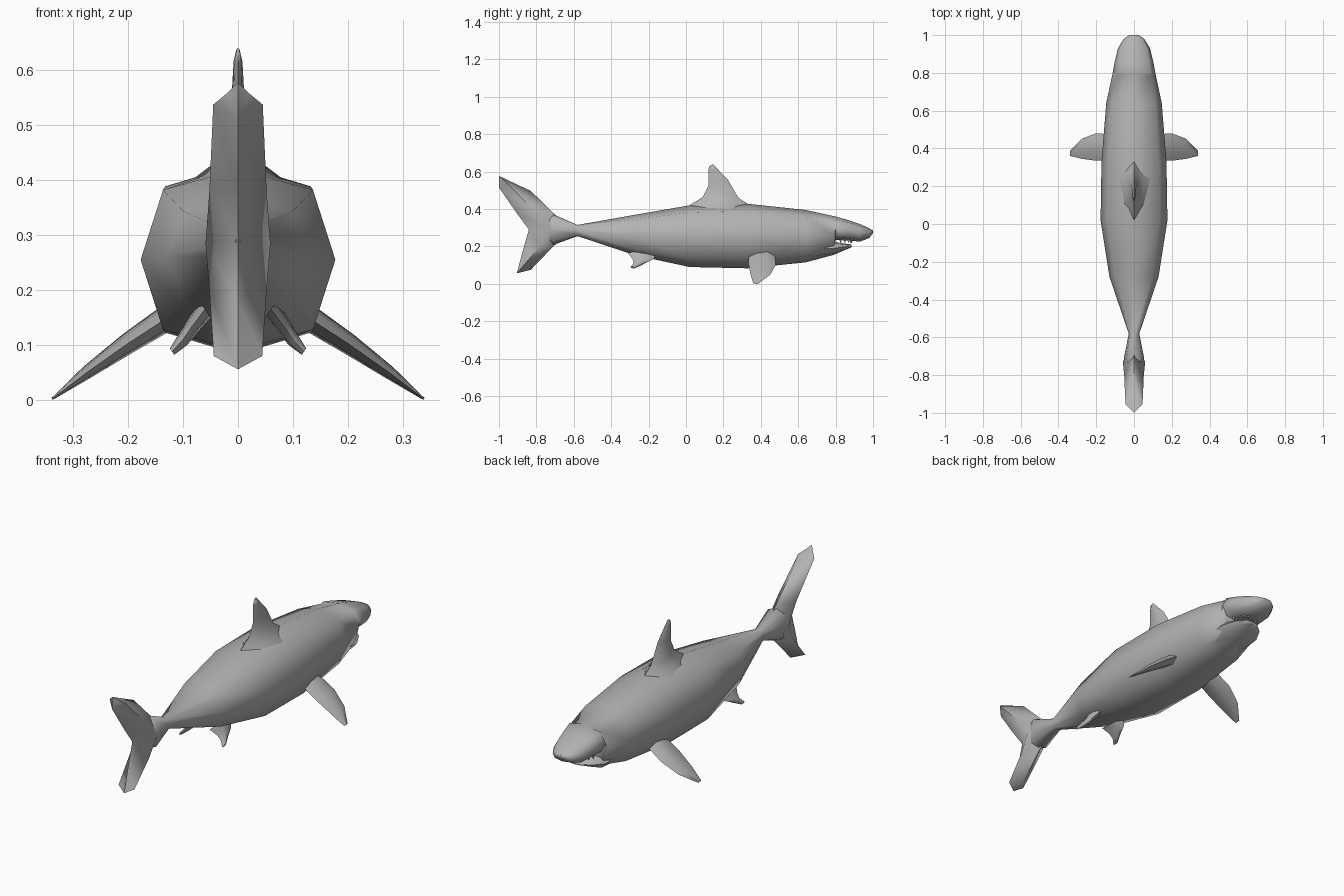
import bpy, bmesh, math
from mathutils import Vector

if "Cube" in bpy.data.objects:
    bpy.data.objects.remove(bpy.data.objects["Cube"], do_unlink=True)


def material(name, rgb):
    m = bpy.data.materials.new(name)
    m.use_nodes = True
    m.diffuse_color = (*rgb, 1)
    m.node_tree.nodes["Principled BSDF"].inputs["Base Color"].default_value = (*rgb, 1)
    return m


GREY = material("shark grey", (0.45, 0.45, 0.45))


def loft(name, rings, angle=60):
    """Skin a closed surface through rings that have equal point counts."""
    bm = bmesh.new()
    loops = [[bm.verts.new(p) for p in ring] for ring in rings]
    n = len(loops[0])
    for a, b in zip(loops, loops[1:]):
        for i in range(n):
            j = (i + 1) % n
            bm.faces.new((a[i], a[j], b[j], b[i]))
    bm.faces.new(loops[0])
    bm.faces.new(loops[-1])
    bmesh.ops.recalc_face_normals(bm, faces=bm.faces)
    mesh = bpy.data.meshes.new(name)
    bm.to_mesh(mesh)
    bm.free()
    mesh.materials.append(GREY)
    ob = bpy.data.objects.new(name, mesh)
    bpy.context.collection.objects.link(ob)
    bpy.ops.object.select_all(action='DESELECT')
    ob.select_set(True)
    bpy.context.view_layer.objects.active = ob
    bpy.ops.object.shade_smooth_by_angle(angle=math.radians(angle))
    return ob


def octagon(y, w, top, bottom):
    """Slightly boxy eight-sided body section."""
    zc, h, k = (top + bottom) / 2, (top - bottom) / 2, 0.77
    unit = [(0, 1), (k, k), (1, 0), (k, -k), (0, -1), (-k, -k), (-1, 0), (-k, k)]
    return [(w * x, y, zc + h * z) for x, z in unit]


def foil(lead, trail, thick, normal):
    """Six-sided fin section between a leading and a trailing point."""
    a, b, n = Vector(lead), Vector(trail), Vector(normal).normalized()
    p, q = a.lerp(b, 0.3), a.lerp(b, 0.7)
    return [a, p + n * thick, q + n * thick * 0.75, b, q - n * thick * 0.75, p - n * thick]


# Body from the tail root to the snout, with the underside stepped up at the mouth
loft("body", [octagon(*s) for s in [
    (-0.835, 0.005, 0.295, 0.285),
    (-0.71, 0.054, 0.372, 0.208),
    (-0.58, 0.028, 0.315, 0.255),
    (-0.28, 0.13, 0.368, 0.155),
    (0.02, 0.177, 0.42, 0.09),
    (0.33, 0.172, 0.428, 0.083),
    (0.64, 0.147, 0.395, 0.115),
    (0.79, 0.115, 0.362, 0.155),
    (0.80, 0.113, 0.36, 0.235),
    (0.86, 0.102, 0.343, 0.232),
    (0.93, 0.085, 0.32, 0.226),
    (0.98, 0.055, 0.297, 0.245),
    (1.0, 0.025, 0.285, 0.272)]])

# Lower jaw
loft("lower_jaw", [octagon(*s) for s in [
    (0.70, 0.10, 0.24, 0.14),
    (0.79, 0.108, 0.225, 0.155),
    (0.85, 0.078, 0.215, 0.181),
    (0.885, 0.035, 0.21, 0.195)]])

# Small teeth around the upper jaw
for i in range(9):
    a = math.radians(-72 + 18 * i)
    x, y = 0.066 * math.sin(a), 0.80 + 0.085 * math.cos(a)
    bpy.ops.mesh.primitive_cone_add(vertices=4, radius1=0.008, radius2=0, depth=0.024,
                                    location=(x, y, 0.227), rotation=(math.pi, 0, a))
    bpy.context.object.name = "tooth"
    bpy.context.object.data.materials.append(GREY)


# Tail fin: diamond sections given as front, side (half width) and rear points
def diamond(front, w, side, rear):
    return [(0, *front), (w, *side), (0, *rear), (-w, *side)]


loft("tail_fin", [
    diamond((-0.83, 0.075), 0.044, (-0.885, 0.08), (-0.905, 0.056)),
    diamond((-0.71, 0.20), 0.052, (-0.78, 0.20), (-0.872, 0.18)),
    diamond((-0.60, 0.285), 0.059, (-0.73, 0.285), (-0.84, 0.29)),
    diamond((-0.71, 0.38), 0.052, (-0.80, 0.38), (-0.91, 0.385)),
    diamond((-0.83, 0.497), 0.045, (-0.955, 0.537), (-1.0, 0.515)),
    diamond((-0.88, 0.52), 0.022, (-0.978, 0.556), (-1.0, 0.577))], 75)

# Dorsal fin with a flared base that blends into the back
loft("dorsal_fin", [foil((0, yl, zl), (0, yt, zt), t, (1, 0, 0)) for yl, zl, yt, zt, t in [
    (0.34, 0.40, 0.0, 0.385, 0.09),
    (0.33, 0.428, 0.02, 0.42, 0.05),
    (0.28, 0.46, 0.09, 0.465, 0.022),
    (0.225, 0.555, 0.12, 0.525, 0.012),
    (0.165, 0.618, 0.12, 0.61, 0.008),
    (0.145, 0.64, 0.125, 0.63, 0.003)]], 75)

# Paired fins: each section is x, z, leading y, trailing y, half thickness
FINS = {
    "pectoral_fin": [(0.12, 0.155, 0.475, 0.335, 0.024),
                     (0.20, 0.103, 0.48, 0.335, 0.019),
                     (0.275, 0.05, 0.452, 0.345, 0.012),
                     (0.338, 0.002, 0.388, 0.36, 0.002)],
    "pelvic_fin": [(0.06, 0.165, -0.15, -0.31, 0.018),
                   (0.085, 0.132, -0.175, -0.285, 0.015),
                   (0.10, 0.11, -0.22, -0.28, 0.013),
                   (0.12, 0.088, -0.268, -0.297, 0.007)],
}
for name, sections in FINS.items():
    for label, s in (("left", 1), ("right", -1)):
        loft(f"{label}_{name}",
             [foil((s * x, yl, z), (s * x, yt, z), t, (s * 0.57, 0, 0.82))
              for x, z, yl, yt, t in sections], 75)
